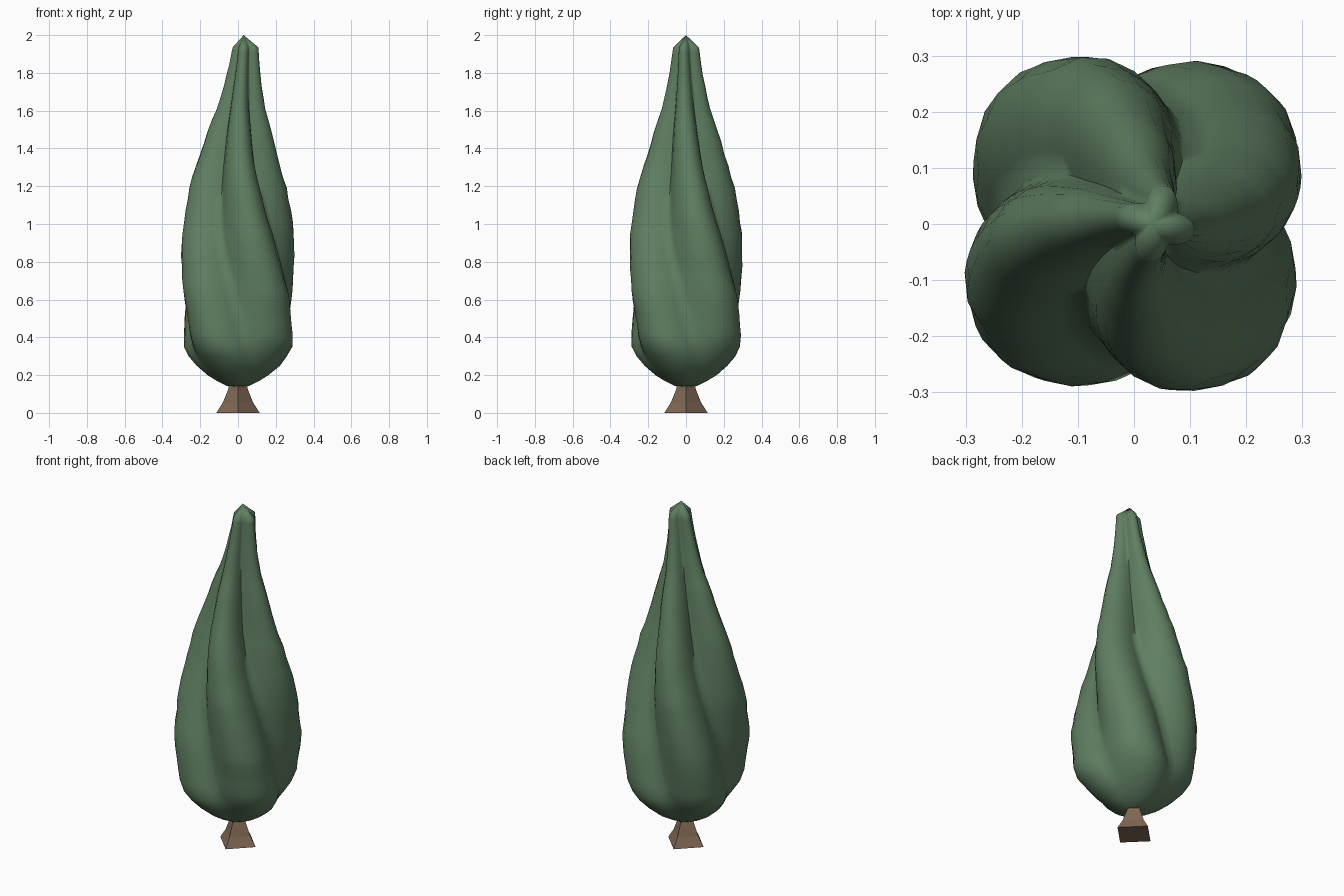
import bpy, bmesh, math, random

if "Cube" in bpy.data.objects:
    bpy.data.objects.remove(bpy.data.objects["Cube"])

random.seed(4)


def material(name, rgb):
    m = bpy.data.materials.new(name)
    m.diffuse_color = (*rgb, 1)
    m.use_nodes = True
    m.node_tree.nodes["Principled BSDF"].inputs["Base Color"].default_value = m.diffuse_color
    return m


GREEN = material("leaf green", (0.115, 0.21, 0.12))
BROWN = material("bark brown", (0.22, 0.14, 0.09))


def lerp(table, z):
    """Piecewise linear lookup in a list of (z, value) pairs."""
    for (a, va), (b, vb) in zip(table, table[1:]):
        if z <= b:
            return va + (vb - va) * max(0, (z - a) / (b - a))
    return table[-1][1]


def loft(name, rings, mat, bottom=None, top=None):
    """Skin closed rings, ending in a point or a flat cap."""
    bm = bmesh.new()
    rows = [[bm.verts.new(p) for p in ring] for ring in rings]
    n = len(rows[0])
    for low, high in zip(rows, rows[1:]):
        for i in range(n):
            j = (i + 1) % n
            bm.faces.new((low[i], low[j], high[j], high[i]))
    for row, tip in ((rows[0], bottom), (rows[-1], top)):
        if tip is None:
            bm.faces.new(row)
        else:
            v = bm.verts.new(tip)
            for i in range(n):
                bm.faces.new((row[i], row[(i + 1) % n], v))
    bmesh.ops.recalc_face_normals(bm, faces=bm.faces)
    me = bpy.data.meshes.new(name)
    bm.to_mesh(me)
    bm.free()
    me.materials.append(mat)
    ob = bpy.data.objects.new(name, me)
    bpy.context.collection.objects.link(ob)
    return ob


# Foliage: four leaning lobes that twist gently as they rise
LOBE = [(0.143, 0.06), (0.17, 0.115), (0.2, 0.165), (0.25, 0.228), (0.3, 0.273),
        (0.35, 0.308), (0.42, 0.326), (0.65, 0.340), (0.86, 0.322), (0.95, 0.311),
        (1.1, 0.280), (1.2, 0.257), (1.3, 0.226), (1.4, 0.196), (1.5, 0.168),
        (1.6, 0.133), (1.7, 0.108), (1.8, 0.088), (1.93, 0.07)]
GROOVE = [(0.143, 0.95), (0.3, 0.82), (0.42, 0.74), (0.65, 0.68), (0.86, 0.64),
          (1.05, 0.57), (1.28, 0.5), (1.5, 0.52), (1.93, 0.6)]
TWIST = [(0.143, 26), (0.28, 18), (0.41, 6), (0.65, -8), (0.86, -22), (1.05, -33),
         (1.28, -42), (1.6, -52), (1.93, -62)]
LEAN = [(1.3, 0), (1.6, 0.015), (1.93, 0.04)]
PER_LOBE = 10
levels = [0.143, 0.17, 0.2, 0.25, 0.3] + [0.35 + 0.06 * i for i in range(27)] + [1.935]
rings = []
for z in levels:
    r, g, lean = lerp(LOBE, z), lerp(GROOVE, z), lerp(LEAN, z)
    start = math.radians(lerp(TWIST, z))
    bumps = [random.uniform(-0.012, 0.012) for _ in range(4)]
    ring = []
    for i in range(4 * PER_LOBE):
        t = 2 * math.pi * i / (4 * PER_LOBE)
        u = (i % PER_LOBE) / PER_LOBE
        bulge = math.sin(math.pi * u ** 1.12) ** 1.25
        rad = r * (g + (1 - g) * bulge) * (1 + bumps[i // PER_LOBE] * bulge)
        ring.append((lean + rad * math.cos(start + t), rad * math.sin(start + t), z))
    rings.append(ring)
foliage = loft("foliage", rings, GREEN, bottom=(0, 0, 0.138), top=(0.03, 0, 2.0))
bpy.context.view_layer.objects.active = foliage
foliage.select_set(True)
bpy.ops.object.shade_smooth_by_angle(angle=math.radians(80))

# Trunk: flared four-sided stump with its corners on the axes
trunk_rings = [[(r * math.cos(k * math.pi / 2), r * math.sin(k * math.pi / 2), z) for k in range(4)]
               for r, z in ((0.115, 0), (0.08, 0.055), (0.05, 0.13), (0.045, 0.2))]
loft("trunk", trunk_rings, BROWN)
